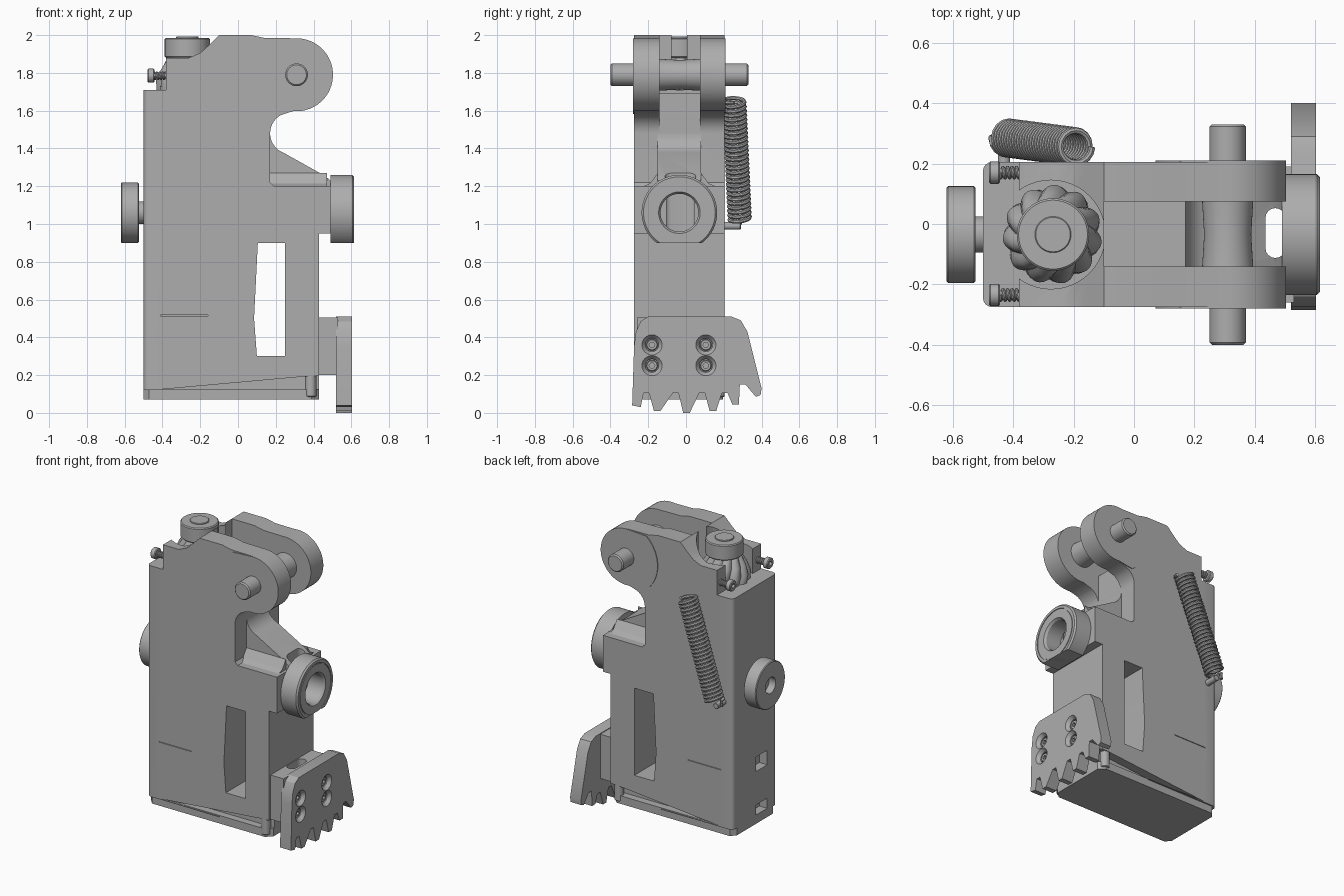
import bpy, bmesh, math
from math import sin, cos, pi, tau
from mathutils import Vector

cube = bpy.data.objects.get("Cube")
if cube:
    bpy.data.objects.remove(cube)

grey = bpy.data.materials.new("plain grey")
grey.use_nodes = True
COL = (0.42, 0.42, 0.42, 1)
grey.diffuse_color = COL
grey.node_tree.nodes["Principled BSDF"].inputs["Base Color"].default_value = COL
MID = -0.035            # y of the central plane
FRONT, BACK = -0.275, 0.205


def place(axis, a, b, t):
    return Vector({"x": (t, a, b), "y": (a, t, b), "z": (a, b, t)}[axis])


def finish(name, bm):
    bmesh.ops.remove_doubles(bm, verts=bm.verts, dist=1e-5)
    bmesh.ops.recalc_face_normals(bm, faces=bm.faces)
    me = bpy.data.meshes.new(name)
    bm.to_mesh(me)
    bm.free()
    ob = bpy.data.objects.new(name, me)
    bpy.context.collection.objects.link(ob)
    me.materials.append(grey)
    return ob


def loft(name, rings, cap=True, wrap=False):
    """Join rings of points with quads."""
    bm = bmesh.new()
    vs = [[bm.verts.new(p) for p in r] for r in rings]
    n = len(vs[0])
    for a, b in zip(vs, vs[1:] + vs[:1] if wrap else vs[1:]):
        for i in range(n):
            j = (i + 1) % n
            bm.faces.new((a[i], a[j], b[j], b[i]))
    if cap and not wrap:
        bm.faces.new(vs[0])
        bm.faces.new(vs[-1])
    return finish(name, bm)


def prism(name, pts, axis, lo, hi):
    return loft(name, [[place(axis, a, b, t) for a, b in pts] for t in (lo, hi)])


def box(name, x, y, z):
    return prism(name, [(x[0], z[0]), (x[1], z[0]), (x[1], z[1]), (x[0], z[1])], "y", *y)


def lathe(name, prof, axis, ca, cb, n=48, hollow=False):
    """Spin (radius, position) pairs about an axis."""
    rings = [[place(axis, ca + r * cos(tau * i / n), cb + r * sin(tau * i / n), t)
              for i in range(n)] for r, t in prof]
    return loft(name, rings, True, hollow)


def rod(name, r, lo, hi, axis, ca, cb, c=0.0, n=48):
    prof = [(r - c, lo), (r, lo + c), (r, hi - c), (r - c, hi)] if c else [(r, lo), (r, hi)]
    return lathe(name, prof, axis, ca, cb, n)


def cut(ob, *cutters):
    bpy.context.view_layer.objects.active = ob
    for c in cutters:
        m = ob.modifiers.new("cut", "BOOLEAN")
        m.operation, m.solver, m.object = "DIFFERENCE", "EXACT", c
        bpy.ops.object.modifier_apply(modifier=m.name)
    for c in cutters:
        bpy.data.objects.remove(c)


def arc(cx, cz, r, a0, a1, n=16):
    return [(cx + r * cos(math.radians(a0 + (a1 - a0) * i / n)),
             cz + r * sin(math.radians(a0 + (a1 - a0) * i / n))) for i in range(n + 1)]


def coil(name, start, end, radius, wire, turns, tail=0.0):
    start, end = Vector(start), Vector(end)
    d = end - start
    u = d.cross(Vector((0, 1, 0))).normalized()
    v = d.cross(u).normalized()
    steps = int(turns * 16)
    pts = [start + d * (i / steps) + radius * (u * cos(tau * i / 16) + v * sin(tau * i / 16))
           for i in range(steps + 1)]
    if tail:
        pts.append(pts[-1] + Vector((0, 0, -tail)))
    rings = []
    for i, p in enumerate(pts):
        t = (pts[min(i + 1, len(pts) - 1)] - pts[max(i - 1, 0)]).normalized()
        a = t.cross(d).normalized()
        b = t.cross(a)
        rings.append([p + wire * (a * cos(tau * k / 8) + b * sin(tau * k / 8)) for k in range(8)])
    return loft(name, rings)


# Main housing with fork ears
ear = arc(0.31, 1.79, 0.193, 88, -95, 28)
neck = arc(0.28, 1.48, 0.11, 118, 180, 8)
outline = [(-0.5, 0.12), (0.43, 0.12), (0.43, 0.95), (0.49, 0.95), (0.49, 1.2), (0.19, 1.2),
           (0.17, 1.22)] + neck[::-1] + ear[::-1] + [
    (0.14, 1.985), (0.07, 2.0), (-0.1, 2.0), (-0.15, 1.95), (-0.2, 1.905), (-0.26, 1.88),
    (-0.38, 1.88), (-0.38, 1.71), (-0.5, 1.71)]
body = prism("housing", outline, "y", FRONT, BACK)
bm = bmesh.new()
bm.from_mesh(body.data)
edges = [e for e in bm.edges if all(v.co.x < -0.49 for v in e.verts)
         and abs(e.verts[0].co.z - e.verts[1].co.z) > 0.5]
bmesh.ops.bevel(bm, geom=edges, offset=0.03, segments=4, profile=0.5, affect="EDGES")
bm.to_mesh(body.data)
bm.free()


def drop_slot():
    return prism("slot_cutter", arc(0.4675, -0.08, 0.0325, 180, 360, 8)
                 + arc(0.4675, 0.02, 0.0325, 0, 180, 8), "z", 0.1, 1.5)


window = [(0.1, 0.3), (0.25, 0.3), (0.25, 0.9), (0.105, 0.9), (0.085, 0.5)]
wedge = [(-0.4, 0.125), (0.5, 0.115), (0.5, 0.2), (0.38, 0.195)]
cut(body,
    box("fork_cutter", (-0.1, 0.6), (-0.14, 0.075), (1.69, 2.1)),
    box("ear_gap_cutter", (0.17, 0.6), (-0.14, 0.075), (1.3, 1.8)),
    rod("gear_well_cutter", 0.18, 1.71, 2.1, "z", -0.275, MID),
    prism("window_cutter", window, "y", -0.5, 0.5),
    prism("front_wedge_cutter", wedge, "y", -0.4, FRONT + 0.06),
    prism("back_wedge_cutter", wedge, "y", BACK - 0.06, 0.4),
    box("side_recess_cutter", (-0.6, -0.44), (-0.17, -0.05), (0.43, 0.53)),
    box("low_recess_cutter", (-0.6, -0.44), (-0.17, -0.05), (0.13, 0.2)),
    box("front_groove_cutter", (-0.41, -0.16), (-0.4, FRONT + 0.01), (0.513, 0.517)),
    box("back_groove_cutter", (-0.41, -0.16), (BACK - 0.01, 0.4), (0.513, 0.517)),
    drop_slot())

# Slightly proud pads on both ears
pad = ear + arc(0.31, 1.79, 0.24, 240, 130, 12)
prism("front_ear_pad", pad, "y", FRONT - 0.005, FRONT + 0.03)
prism("back_ear_pad", pad, "y", BACK - 0.03, BACK + 0.005)

# Sloping nose below the fork
nose_outline = [(0.1, 1.15), (0.49, 1.15), (0.49, 1.23), (0.46, 1.255)] + \
    arc(0.28, 1.48, 0.11, 250, 180, 10) + [(0.1, 1.5)]
nose = prism("nose", nose_outline, "y", -0.15, 0.08)
cut(nose, drop_slot())
for side, y in (("front", -0.15), ("back", 0.08)):
    s = -1 if side == "front" else 1
    fillet = [(y, 1.19), (y + s * 0.1, 1.19), (y + s * 0.04, 1.215), (y, 1.27)]
    prism(side + "_nose_fillet", fillet, "x", 0.165, 0.47)

# Ring collar on the nose
collar = lathe("ring_collar", [(0.1, 0.49), (0.2, 0.49), (0.2, 0.605), (0.19, 0.615),
                               (0.11, 0.615), (0.1, 0.6)], "x", MID, 1.06, 64, True)
cut(collar, box("collar_trim_cutter", (0.4, 0.7), (-0.4, 0.4), (0.7, 0.9)),
    lathe("collar_groove_cutter", [(0.166, 0.61), (0.172, 0.61), (0.172, 0.63), (0.166, 0.63)],
          "x", MID, 1.06, 64, True))

# Base plate with clipped corners and a small lug
base = [(-0.5, -0.23), (-0.47, -0.265), (0.39, -0.265), (0.43, -0.23),
        (0.43, 0.16), (0.39, 0.195), (-0.47, 0.195), (-0.5, 0.16)]
prism("base_plate", base, "z", 0.07, 0.125)
for side, y in (("front", -0.245), ("back", 0.175)):
    rod(side + "_base_lug", 0.03, 0.085, 0.2, "z", 0.385, y, 0.005, 24)

# Toothed plate, its bracket and screws
bracket = box("plate_bracket", (0.4, 0.53), (-0.26, 0.19), (0.2, 0.505))
cut(bracket, drop_slot())
toothed = [(-0.285, 0.04), (-0.275, 0.35), (-0.265, 0.43), (-0.24, 0.485), (-0.2, 0.51),
           (0.24, 0.51), (0.29, 0.49), (0.325, 0.43), (0.4, 0.13), (0.395, 0.095),
           (0.37, 0.085), (0.315, 0.15), (0.285, 0.15)]
for y, z in ((0.265, 0.045), (0.145, 0.01), (0.005, 0.0), (-0.15, 0.01)):
    toothed += [(y + 0.015, z), (y - 0.02, z), (y - 0.045, 0.105), (y - 0.075, 0.105)]
toothed += [(-0.24, 0.03)]
plate = prism("toothed_plate", toothed, "x", 0.52, 0.603)
for y in (-0.18, 0.105):
    for z in (0.25, 0.36):
        cut(plate, lathe("sink_cutter", [(0.035, 0.55), (0.035, 0.58), (0.055, 0.605),
                                         (0.055, 0.65)], "x", y, z, 32))
        screw = rod("plate_screw", 0.03, 0.54, 0.58, "x", y, z, 0.004, 24)
        cut(screw, rod("socket_cutter", 0.015, 0.565, 0.6, "x", y, z, 0, 6))

# Cross pin and its waisted sleeve
rod("cross_pin", 0.06, -0.4, 0.33, "y", 0.31, 1.79, 0.008)
lathe("pin_sleeve", [(0.085, -0.15), (0.078, MID), (0.085, 0.085)], "y", 0.31, 1.79)

# Side wheel on a short axle
lathe("side_wheel", [(0.055, -0.62), (0.155, -0.62), (0.16, -0.615), (0.16, -0.53),
                     (0.155, -0.525), (0.055, -0.525)], "x", MID, 1.06, 64, True)
rod("wheel_axle", 0.06, -0.57, -0.48, "x", MID, 1.06)

# Bevel gear with swept teeth and round cap
TEETH, STEPS = 11, 8
gear = []
for z, r, twist in ((1.7, 0.16, 0), (1.76, 0.165, 0.1), (1.82, 0.14, 0.25), (1.88, 0.105, 0.4)):
    ring = []
    for i in range(TEETH * STEPS):
        a = tau * i / (TEETH * STEPS)
        rr = r * (0.88 + 0.12 * abs(sin(a * TEETH / 2)))
        ring.append((-0.27 + rr * cos(a + twist), MID + rr * sin(a + twist), z))
    gear.append(ring)
loft("bevel_gear", gear)
rod("gear_cap", 0.12, 1.88, 1.985, "z", -0.268, MID, 0.006)
rod("cap_centre", 0.06, 1.97, 1.992, "z", -0.268, MID, 0.003)

# Adjusting screws beside the gear
for side, y in (("front", -0.235), ("back", 0.17)):
    head = rod(side + "_screw_head", 0.037, -0.48, -0.443, "x", y, 1.785, 0.005, 32)
    cut(head, rod("head_socket_cutter", 0.018, -0.5, -0.46, "x", y, 1.785, 0, 6))
    rod(side + "_screw_shaft", 0.016, -0.45, -0.36, "x", y, 1.785, 0, 20)
    coil(side + "_screw_thread", (-0.445, y, 1.785), (-0.37, y, 1.785), 0.017, 0.006, 5)

# Tension spring on the back
coil("tension_spring", (-0.19, 0.255, 1.66), (-0.42, 0.285, 1.02), 0.054, 0.0115, 27.5, 0.04)
rod("spring_peg", 0.02, 0.19, 0.29, "y", -0.43, 0.99, 0.003, 24)

# Crisp edges with smooth curves
bpy.ops.object.select_all(action="DESELECT")
for ob in bpy.context.scene.objects:
    if ob.type == "MESH":
        ob.select_set(True)
        bpy.context.view_layer.objects.active = ob
bpy.ops.object.shade_smooth_by_angle(angle=math.radians(30))
